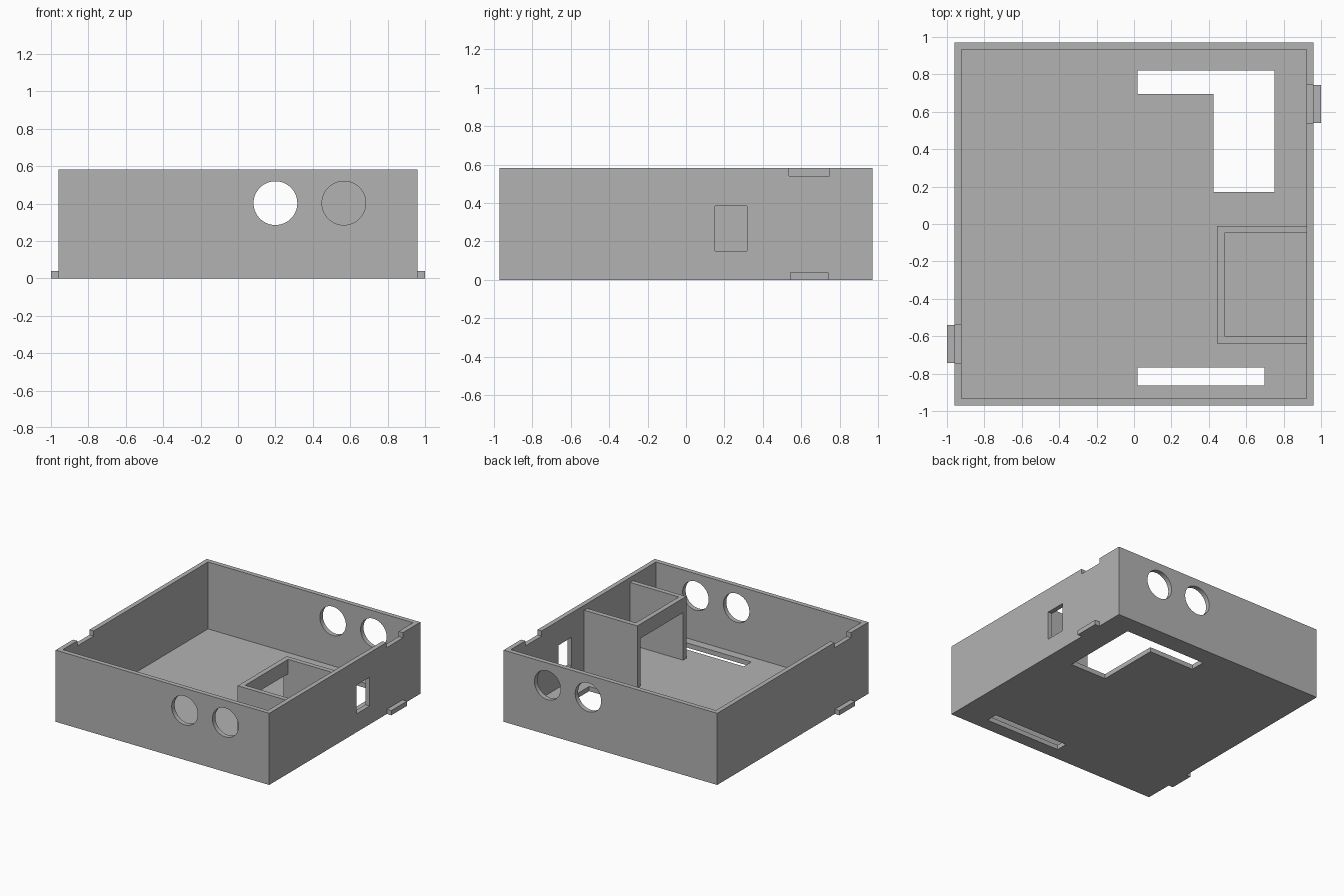
import bpy
import bmesh
from mathutils import Matrix

cube = bpy.data.objects.get("Cube")
if cube:
    bpy.data.objects.remove(cube, do_unlink=True)

grey = bpy.data.materials.new("plain grey")
grey.use_nodes = True
grey.diffuse_color = (0.45, 0.45, 0.45, 1)
grey.node_tree.nodes["Principled BSDF"].inputs["Base Color"].default_value = (0.45, 0.45, 0.45, 1)

W, D, H = 0.96, 0.97, 0.582   # half width, half depth, height
T = 0.038                     # wall and floor thickness
E = 0.1                       # cutter overshoot


def make_object(name, bm):
    bmesh.ops.recalc_face_normals(bm, faces=bm.faces)
    mesh = bpy.data.meshes.new(name)
    bm.to_mesh(mesh)
    bm.free()
    mesh.materials.append(grey)
    obj = bpy.data.objects.new(name, mesh)
    bpy.context.collection.objects.link(obj)
    return obj


def box(name, x, y, z):
    bm = bmesh.new()
    bmesh.ops.create_cube(bm, size=1)
    for v in bm.verts:
        v.co = [r[0] if c < 0 else r[1] for c, r in zip(v.co, (x, y, z))]
    return make_object(name, bm)


def prism(name, outline, z0, z1):
    bm = bmesh.new()
    face = bm.faces.new([bm.verts.new((x, y, z0)) for x, y in outline])
    top = bmesh.ops.extrude_face_region(bm, geom=[face])["geom"]
    for v in top:
        if isinstance(v, bmesh.types.BMVert):
            v.co.z = z1
    return make_object(name, bm)


def round_cutter(name, x, z, radius):
    bm = bmesh.new()
    place = Matrix.Translation((x, 0, z)) @ Matrix.Rotation(1.5707963, 4, "X")
    bmesh.ops.create_cone(bm, cap_ends=True, segments=64, radius1=radius,
                          radius2=radius, depth=2 * D + 2 * E, matrix=place)
    return make_object(name, bm)


def cut(target, cutters):
    for cutter in cutters:
        cutter.hide_render = True
        mod = target.modifiers.new("cut", "BOOLEAN")
        mod.operation, mod.solver, mod.object = "DIFFERENCE", "EXACT", cutter
    graph = bpy.context.evaluated_depsgraph_get()
    mesh = bpy.data.meshes.new_from_object(target.evaluated_get(graph))
    target.modifiers.clear()
    target.data = mesh
    for cutter in cutters:
        bpy.data.objects.remove(cutter, do_unlink=True)


# Open tray with floor openings, side window and round ports front and back
tray = box("tray", (-W, W), (-D, D), (0, H))
through = (-E, T + E)
cutters = [
    box("cavity", (-W + T, W - T), (-D + T, D - T), (T, H + E)),
    box("floor_slot", (0.018, 0.698), (-0.863, -0.767), through),
    prism("floor_corner_opening", [(0.018, 0.696), (0.425, 0.696), (0.425, 0.172),
                                   (0.75, 0.172), (0.75, 0.82), (0.018, 0.82)], *through),
    box("side_window", (W - E, W + E), (0.15, 0.318), (0.15, 0.383)),
    round_cutter("port_inner", 0.2, 0.402, 0.117),
    round_cutter("port_outer", 0.566, 0.402, 0.117),
]
# Latch notches in the rim, diagonally opposite
for side in (-1, 1):
    x, y = side * W, side * 0.641
    cutters.append(box("rim_notch", (x - 0.06, x + 0.06), (y - 0.105, y + 0.105), (H - 0.042, H + E)))
cut(tray, cutters)

# Latch tabs at the base, below the notches
for side, name in ((-1, "right_tab"), (1, "left_tab")):
    y = side * 0.641
    box(name, sorted((side * W, side)), (y - 0.101, y + 0.101), (0, T))

# Inner compartment against the side wall, open on top and through its inner side
compartment = box("compartment", (0.445, W - T), (-0.639, -0.01), (T, 0.542))
cut(compartment, [
    box("compartment_cavity", (0.485, W + E), (-0.6, -0.049), (T - E, H + E)),
    box("compartment_doorway", (0.445 - E, 0.6), (-0.6, -0.049), (T - E, 0.425)),
])
